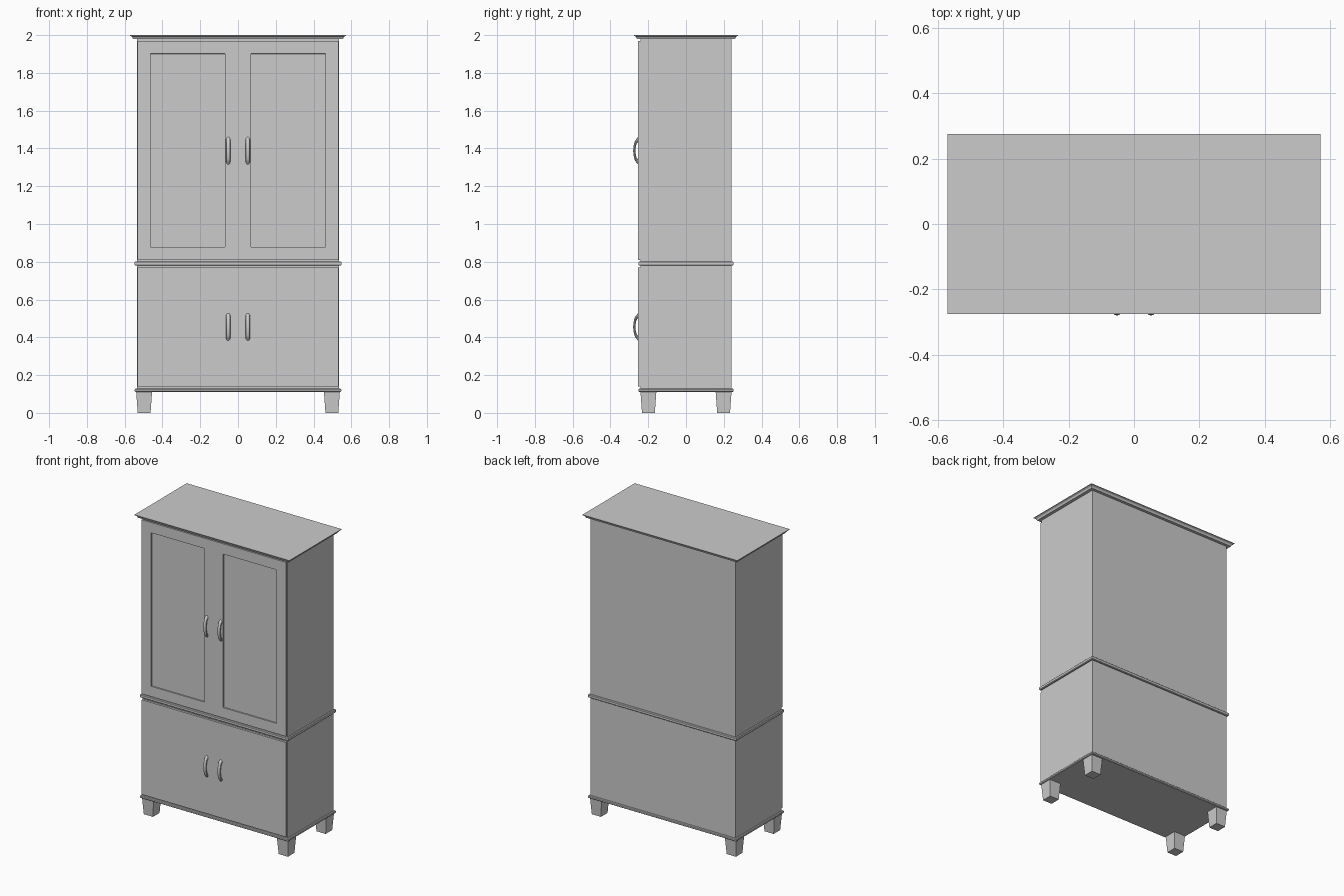
import bpy, bmesh
from mathutils import Vector

if "Cube" in bpy.data.objects:
    bpy.data.objects.remove(bpy.data.objects["Cube"])


def finish(name, bm):
    bmesh.ops.recalc_face_normals(bm, faces=bm.faces)
    mesh = bpy.data.meshes.new(name)
    bm.to_mesh(mesh)
    bm.free()
    obj = bpy.data.objects.new(name, mesh)
    bpy.context.collection.objects.link(obj)
    return obj


def stack(name, centre, rings):
    """Solid of rectangular rings (half x, half y, z), capped at both ends."""
    bm = bmesh.new()
    loops = []
    for hx, hy, z in rings:
        loops.append([bm.verts.new((centre[0] + sx * hx, centre[1] + sy * hy, z))
                      for sx, sy in ((-1, -1), (1, -1), (1, 1), (-1, 1))])
    for a, b in zip(loops, loops[1:]):
        for i in range(4):
            j = (i + 1) % 4
            bm.faces.new((a[i], a[j], b[j], b[i]))
    bm.faces.new(loops[0][::-1])
    bm.faces.new(loops[-1])
    return finish(name, bm)


def door(name, x0, x1, z0, z1, panel):
    """Door slab, optionally with a recessed front panel."""
    obj = stack(name, ((x0 + x1) / 2, -0.248), [((x1 - x0) / 2, 0.007, z0),
                                               ((x1 - x0) / 2, 0.007, z1)])
    if panel:
        bm = bmesh.new()
        bm.from_mesh(obj.data)
        front = [f for f in bm.faces if f.normal.y < -0.9]
        bmesh.ops.inset_region(bm, faces=front, thickness=0.097)
        bmesh.ops.inset_region(bm, faces=front, thickness=0.0005, depth=-0.008)
        bm.to_mesh(obj.data)
        bm.free()


def handle(name, x, z):
    """Bowed pull with a flattened round section."""
    crv = bpy.data.curves.new(name, 'CURVE')
    crv.dimensions = '3D'
    crv.bevel_depth = 0.0115
    crv.bevel_resolution = 3
    crv.resolution_u = 6
    crv.use_fill_caps = True
    sp = crv.splines.new('BEZIER')
    pts = [(0.004, -0.064), (-0.029, -0.035), (-0.029, 0.035), (0.004, 0.064)]
    sp.bezier_points.add(len(pts) - 1)
    for bp, (y, dz) in zip(sp.bezier_points, pts):
        bp.co = Vector((0, y, dz))
        bp.handle_left_type = bp.handle_right_type = 'AUTO'
    obj = bpy.data.objects.new(name, crv)
    obj.location = (x, -0.253, z)
    obj.scale = (1, 0.55, 1)
    bpy.context.collection.objects.link(obj)
    bpy.ops.object.select_all(action='DESELECT')
    obj.select_set(True)
    bpy.context.view_layer.objects.active = obj
    bpy.ops.object.convert(target='MESH')
    bpy.ops.object.shade_smooth_by_angle()


# Cabinet carcass
stack("carcass", (0, 0), [(0.535, 0.241, 0.115), (0.535, 0.241, 1.985)])

# Base and waist mouldings with eased edges
for name, z0, z1 in (("base_moulding", 0.111, 0.128), ("waist_moulding", 0.78, 0.802)):
    c = 0.004
    stack(name, (0, 0), [(0.547 - c, 0.252 - c, z0), (0.547, 0.252, z0 + c),
                         (0.547, 0.252, z1 - c), (0.547 - c, 0.252 - c, z1)])

# Stepped and flared cornice
stack("cornice", (0, 0), [(0.556, 0.26, 1.979), (0.558, 0.262, 1.986),
                          (0.561, 0.265, 1.991), (0.571, 0.275, 1.996),
                          (0.571, 0.275, 2.0)])

# Tapered feet
for sx, xn in ((-1, "left"), (1, "right")):
    for sy, yn in ((-1, "front"), (1, "back")):
        stack(f"{yn}_{xn}_foot", (sx * 0.497, sy * 0.199),
              [(0.034, 0.034, 0), (0.042, 0.042, 0.113)])

# Doors and handles, mirrored left and right
for s, side in ((-1, "left"), (1, "right")):
    x0, x1 = sorted((0, s * 0.531))
    door(f"upper_{side}_door", x0, x1, 0.81, 1.97, True)
    door(f"lower_{side}_door", x0, x1, 0.14, 0.77, False)
    handle(f"upper_{side}_handle", s * 0.052, 1.388)
    handle(f"lower_{side}_handle", s * 0.052, 0.455)
